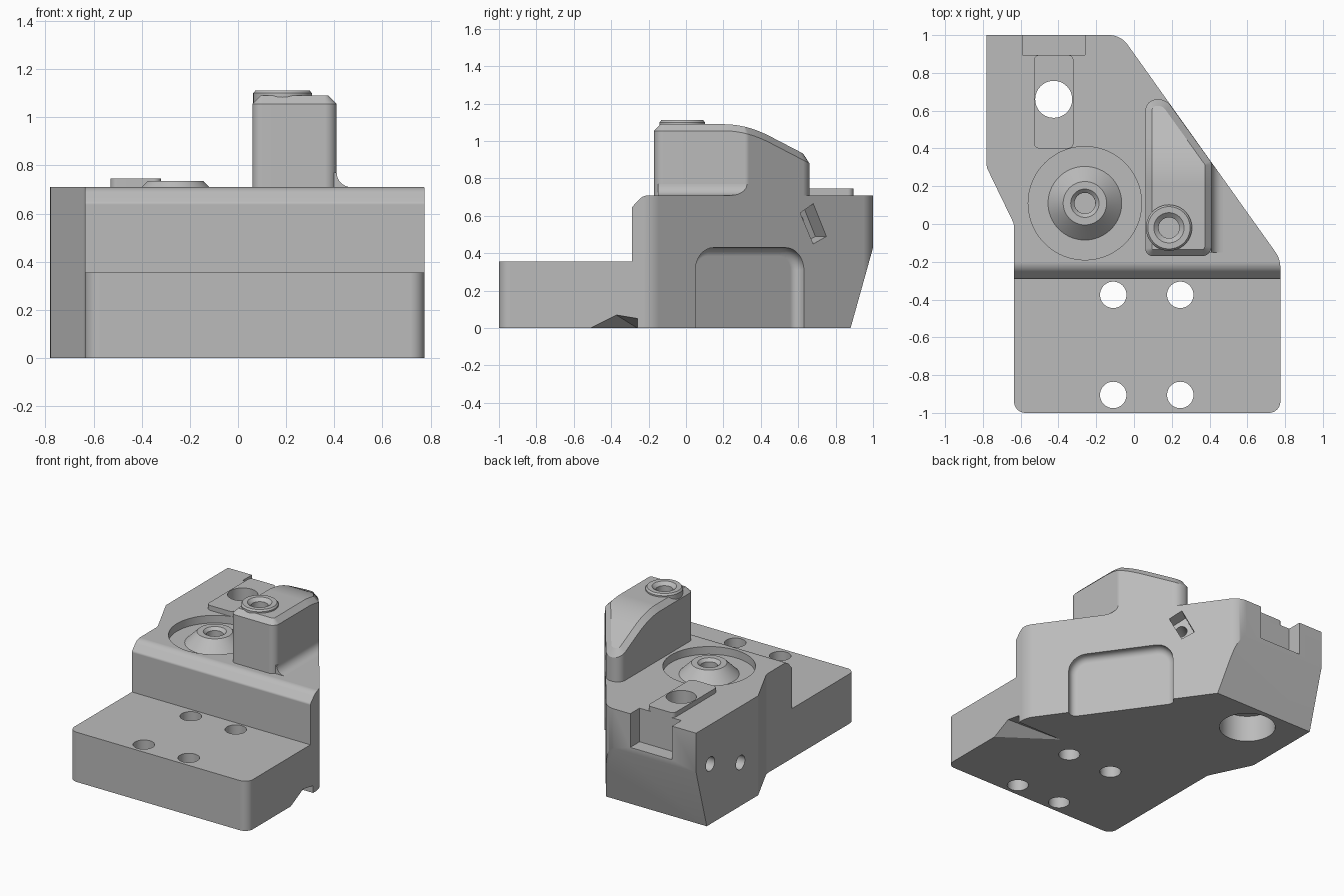
import bpy, bmesh, math
from mathutils import Vector as V

if "Cube" in bpy.data.objects:
    bpy.data.objects.remove(bpy.data.objects["Cube"])

metal = bpy.data.materials.new("plain grey metal")
metal.use_nodes = True
GREY = (0.5, 0.5, 0.5, 1)
metal.diffuse_color = GREY
metal.node_tree.nodes["Principled BSDF"].inputs["Base Color"].default_value = GREY
X, Y, Z = V((1, 0, 0)), V((0, 1, 0)), V((0, 0, 1))


def finish(bm, name):
    bmesh.ops.recalc_face_normals(bm, faces=bm.faces)
    mesh = bpy.data.meshes.new(name)
    bm.to_mesh(mesh)
    bm.free()
    mesh.materials.append(metal)
    ob = bpy.data.objects.new(name, mesh)
    bpy.context.collection.objects.link(ob)
    return ob


def rounded(points, steps=8):
    """Polygon from (x, y) or (x, y, radius) corners."""
    out = []
    for i, pt in enumerate(points):
        p = V(pt[:2])
        if len(pt) < 3:
            out.append(p)
            continue
        a = (V(points[i - 1][:2]) - p).normalized()
        b = (V(points[(i + 1) % len(points)][:2]) - p).normalized()
        half = a.angle(b) / 2
        c = p + (a + b).normalized() * pt[2] / math.sin(half)
        s = p + a * pt[2] / math.tan(half) - c
        e = p + b * pt[2] / math.tan(half) - c
        a0 = math.atan2(s.y, s.x)
        turn = (math.atan2(e.y, e.x) - a0 + math.pi) % math.tau - math.pi
        for k in range(steps + 1):
            t = a0 + turn * k / steps
            out.append(c + pt[2] * V((math.cos(t), math.sin(t))))
    return out


def prism_mesh(points, origin, u, v, depth):
    bm = bmesh.new()
    o = V(origin)
    base = bm.faces.new([bm.verts.new(o + u * p[0] + v * p[1]) for p in points])
    ext = bmesh.ops.extrude_face_region(bm, geom=[base])
    moved = [g for g in ext["geom"] if isinstance(g, bmesh.types.BMVert)]
    bmesh.ops.translate(bm, verts=moved, vec=u.cross(v) * depth)
    return bm


def prism(name, points, origin, u, v, depth):
    return finish(prism_mesh(points, origin, u, v, depth), name)


def cylinder(name, centre, u, v, radius, depth, sides=48):
    ring = [(radius * math.cos(math.tau * i / sides),
             radius * math.sin(math.tau * i / sides)) for i in range(sides)]
    return prism(name, ring, centre, u, v, depth)


def revolve(name, profile, x, y, sides=64):
    bm = bmesh.new()
    verts = [bm.verts.new((x + r, y, z)) for r, z in profile]
    edges = [bm.edges.new(pair) for pair in zip(verts, verts[1:])]
    bmesh.ops.spin(bm, geom=verts + edges, cent=(x, y, 0), axis=Z,
                   angle=math.tau, steps=sides, use_merge=True)
    bmesh.ops.remove_doubles(bm, verts=bm.verts, dist=1e-5)
    return finish(bm, name)


def cut(ob, cutters):
    bpy.context.view_layer.objects.active = ob
    for c in cutters:
        c.hide_render = True
        mod = ob.modifiers.new("cut", "BOOLEAN")
        mod.operation, mod.solver, mod.object = "DIFFERENCE", "EXACT", c
        bpy.ops.object.modifier_apply(modifier=mod.name)
        bpy.data.objects.remove(c)


def diagonal_y(x):
    return 0.34 - 1.4 * (x - 0.4)


def diagonal_point(y, inset):
    return V((0.4 - (y - 0.34) / 1.4, y, 0)) - N * inset


N = V((1.4, 1, 0)).normalized()      # outward from the slanted side
T = V((-1, 1.4, 0)).normalized()     # along the slanted side

# Main block
plan = rounded([(-0.635, -1, 0.06), (0.775, -1, 0.06), (0.775, -0.185, 0.15),
                (-0.07, 1, 0.12), (-0.78, 1), (-0.78, 0.3, 0.06), (-0.635, 0, 0.08)])
body = prism("main_block", plan, (0, 0, 0), X, Y, 0.71)

# Front step with a rounded shoulder, sloped lower back
step = rounded([(-1.2, 0.355), (-0.29, 0.355), (-0.29, 0.645, 0.02),
                (-0.23, 0.71, 0.07), (-0.15, 0.7101), (-0.15, 0.9), (-1.2, 0.9)])
cutters = [prism("step_cutter", step, (-1, 0, 0), Y, Z, 2),
           prism("back_cutter", [(0.852, -0.1), (1, 0.43), (1.2, 0.43), (1.2, -0.1)],
                 (-1, 0, 0), Y, Z, 2)]

# Back slot, round recess and its threaded hole
cutters.append(prism("slot_cutter", [(-0.59, 0.895), (-0.26, 0.895), (-0.26, 1.1), (-0.59, 1.1)],
                     (0, 0, 0.47), X, Y, 0.5))
cutters.append(cylinder("recess_cutter", (-0.26, 0.11, 0.655), X, Y, 0.3, 0.2, 80))
cutters.append(cylinder("thread_cutter", (-0.26, 0.11, 0.4), X, Y, 0.055, 0.4))

# Mounting holes and the counterbored bolt hole
for x in (-0.11, 0.245):
    for y in (-0.375, -0.905):
        cutters.append(cylinder("mount_cutter", (x, y, -0.1), X, Y, 0.07, 0.6))
cutters.append(cylinder("bolt_cutter", (-0.425, 0.66, -0.1), X, Y, 0.098, 1))
cutters.append(cylinder("counterbore_cutter", (-0.425, 0.66, -0.1), X, Y, 0.185, 0.29))

# Two side holes
for y, z in ((0.84, 0.43), (0.5, 0.31)):
    cutters.append(cylinder("side_cutter", (-0.9, y, z), Y, Z, 0.05, 0.36))

# Arched pocket in the slanted side, with a softened floor
arch = rounded([(0, -0.1), (0.713, -0.1), (0.713, 0.43, 0.12), (0, 0.43, 0.12)])
bm = prism_mesh(arch, diagonal_point(0.05, 0.06), T, Z, 0.2)
floor = min(bm.faces, key=lambda f: f.calc_center_median().dot(N))
bmesh.ops.bevel(bm, geom=list(floor.edges), offset=0.045, segments=4,
                profile=0.5, affect="EDGES")
cutters.append(finish(bm, "pocket_cutter"))

# Tilted rectangular window with a cross hole
window = [(-0.086, 0.06), (0, -0.105), (0.086, -0.065), (0, 0.11)]
cutters.append(prism("window_cutter", window, diagonal_point(0.68, 0.1) + Z * 0.555, T, Z, 0.3))
cutters.append(cylinder("cross_cutter", diagonal_point(0.655, 0.25) + Z * 0.565, T, Z, 0.04, 0.2))

# Wedge notch under the side edge
bm = bmesh.new()
for p in ((0.8, -0.54, -0.02), (0.8, -0.26, -0.02), (0.42, -0.26, -0.02), (0.8, -0.53, 0),
          (0.42, -0.26, 0), (0.8, -0.38, 0.075), (0.8, -0.26, 0.055)):
    bm.verts.new(p)
bmesh.ops.convex_hull(bm, input=bm.verts)
cutters.append(finish(bm, "notch_cutter"))
cut(body, cutters)

# Raised key plate
key_plan = rounded([(-0.53, 0.4, 0.03), (-0.32, 0.4, 0.03), (-0.32, 0.895, 0.03), (-0.53, 0.895, 0.03)])
key = prism("key_plate", key_plan, (0, 0, 0.7), X, Y, 0.045)
cut(key, [cylinder("key_cutter", (-0.425, 0.66, 0.5), X, Y, 0.098, 0.5)])

# Cone seat in the recess
seat = revolve("cone_seat", [(0.2, 0.65), (0.115, 0.735), (0.075, 0.735),
                             (0.055, 0.715), (0.055, 0.65)], -0.26, 0.11)


# Tower with a chamfered top that curves down to the back
def tower_top(y):
    if y < 0.2:
        return 1.09
    return 1.09 - 1.04 * (y - 0.2) ** 2 if y < 0.45 else 1.025 - 0.52 * (y - 0.45)


tower_plan = rounded([(0.06, -0.17, 0.04), (0.41, -0.17, 0.05), (0.41, 0.326, 0.04),
                      (0.17, 0.66, 0.08), (0.06, 0.66, 0.06)])
bm = prism_mesh(tower_plan, (0, 0, 0.7), X, Y, 0.3)
bm.normal_update()
cap = max(bm.faces, key=lambda f: f.calc_center_median().z)
bmesh.ops.inset_region(bm, faces=[cap], thickness=0.035, use_even_offset=True)
for v in cap.verts:
    v.co.z = 2
for i in range(13):
    bmesh.ops.bisect_plane(bm, geom=bm.verts[:] + bm.edges[:] + bm.faces[:],
                           plane_co=(0, 0.2 + i * 0.25 / 12, 0), plane_no=Y)
for v in bm.verts:
    if v.co.z > 0.95:
        v.co.z = tower_top(v.co.y) - 0.035 * (2 - v.co.z)
tower = finish(bm, "tower")
cut(tower, [cylinder("tower_cutter", (0.185, -0.02, 0.85), X, Y, 0.055, 0.5)])

boss = revolve("tower_boss", [(0.122, 1.06), (0.122, 1.1), (0.112, 1.112), (0.08, 1.112),
                              (0.055, 1.09), (0.055, 1.06)], 0.185, -0.02)

# Fillet at the foot of the tower
arc = [(0.47 - 0.06 * math.sin(t * math.pi / 16), 0.77 - 0.06 * math.cos(t * math.pi / 16))
       for t in range(9)]
bm = prism_mesh([(0.38, 0.77), (0.38, 0.7), (0.47, 0.7)] + arc, (0, 0.4, 0), X, Z, 0.55)
for v in bm.verts:
    if v.co.y > 0.3:
        v.co.y = diagonal_y(v.co.x)
fillet = finish(bm, "tower_fillet")

# Smooth shading with sharp edges
for ob in (body, key, seat, tower, boss, fillet):
    bpy.ops.object.select_all(action="DESELECT")
    ob.select_set(True)
    bpy.context.view_layer.objects.active = ob
    bpy.ops.object.shade_smooth_by_angle(angle=math.radians(28))
    mod = ob.modifiers.new("weighted_normals", "WEIGHTED_NORMAL")
    mod.keep_sharp = True
